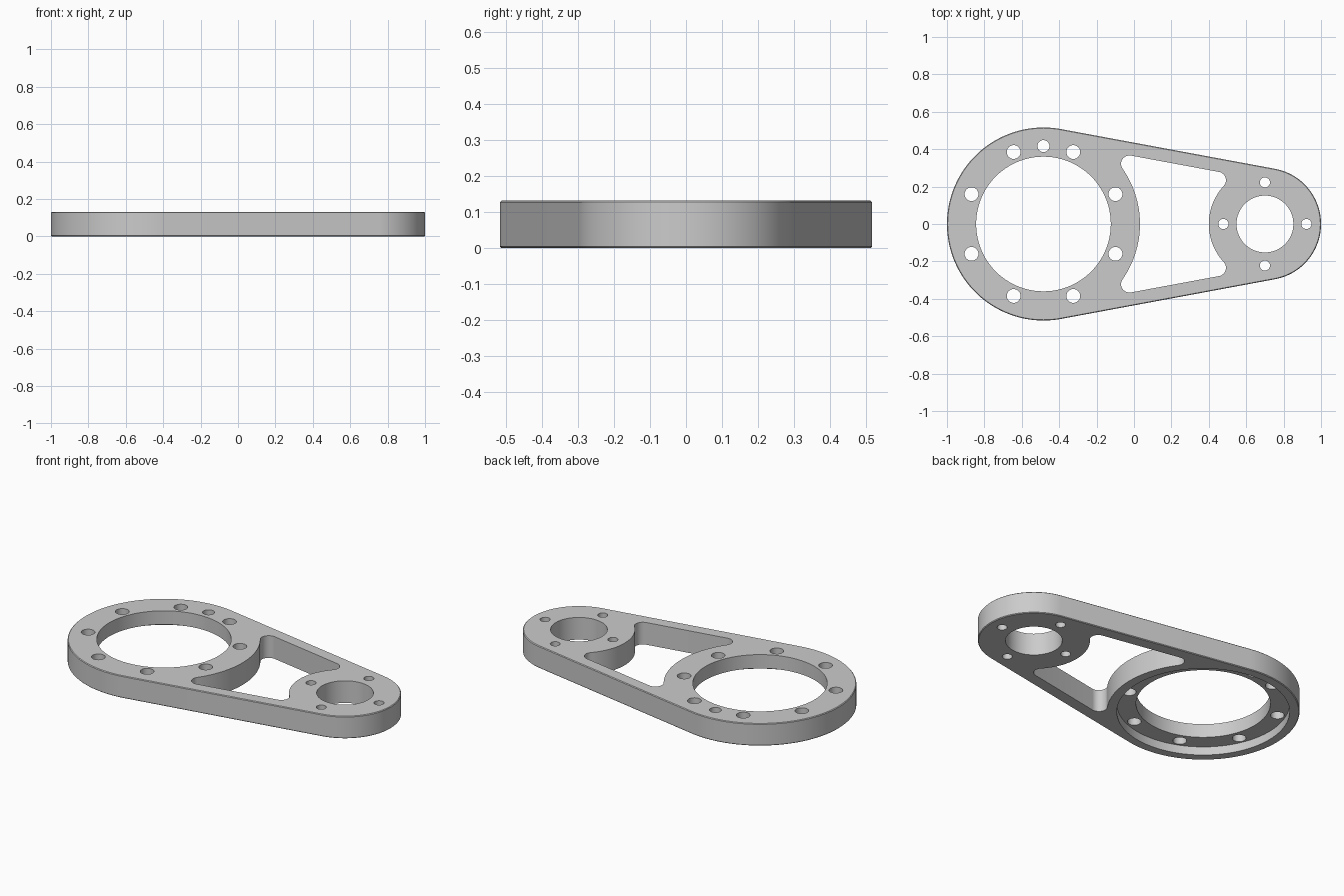
import bpy, bmesh
from math import pi, cos, sin, sqrt, atan2, asin, radians
from mathutils import Vector

old = bpy.data.objects.get("Cube")
if old:
    bpy.data.objects.remove(old, do_unlink=True)

HEIGHT, RECESS_DEPTH = 0.131, 0.05
BIG, BIG_R = Vector((-0.484, 0)), 0.516
SMALL, SMALL_R = Vector((0.70, 0)), 0.30
FILLET, RAIL = 0.045, 0.071

metal = bpy.data.materials.new("plain grey metal")
metal.use_nodes = True
grey = (0.6, 0.6, 0.6, 1)
metal.diffuse_color = grey
metal.node_tree.nodes["Principled BSDF"].inputs["Base Color"].default_value = grey


def arc(c, r, a0, a1, n):
    return [(c.x + r * cos(a0 + (a1 - a0) * i / n), c.y + r * sin(a0 + (a1 - a0) * i / n))
            for i in range(n + 1)]


def circle(c, r, n=48):
    return arc(c, r, 0, 2 * pi, n)[:-1]


def prism(name, points, z0, z1, chamfer=0):
    """Extrude a counter-clockwise outline from z0 to z1."""
    bm = bmesh.new()
    base = bm.faces.new([bm.verts.new((x, y, z0)) for x, y in points])
    top = bmesh.ops.extrude_face_region(bm, geom=[base])["geom"]
    bmesh.ops.translate(bm, vec=(0, 0, z1 - z0),
                        verts=[v for v in top if isinstance(v, bmesh.types.BMVert)])
    bmesh.ops.recalc_face_normals(bm, faces=bm.faces[:])
    if chamfer:
        rim = [e for e in bm.edges if abs(e.verts[0].co.z - e.verts[1].co.z) < 1e-5]
        bmesh.ops.bevel(bm, geom=rim, offset=chamfer, segments=1, affect='EDGES')
    mesh = bpy.data.meshes.new(name)
    bm.to_mesh(mesh)
    bm.free()
    mesh.materials.append(metal)
    obj = bpy.data.objects.new(name, mesh)
    bpy.context.collection.objects.link(obj)
    return obj


# Body: two discs joined by their common tangents
tilt = asin((BIG_R - SMALL_R) / (SMALL.x - BIG.x))
side = pi / 2 - tilt
outline = (arc(BIG, BIG_R, side, 2 * pi - side, 96) +
           arc(SMALL, SMALL_R, -side, side, 64))
body = prism("link_plate", outline, 0, HEIGHT, 0.004)

# Window between the discs, with rounded corners
normal = Vector((sin(tilt), cos(tilt)))
along = Vector((cos(tilt), -sin(tilt)))


def corner(c, r, direction):
    """Centre of the fillet touching the upper rail and a disc."""
    n = r - RAIL - FILLET
    return c + normal * n + along * direction * sqrt((r + FILLET) ** 2 - n ** 2)


def heading(v):
    return atan2(v.y, v.x)


left, right = corner(BIG, BIG_R, 1), corner(SMALL, SMALL_R, -1)
a_big, a_small = heading(left - BIG), heading(right - SMALL)
half = (arc(SMALL, SMALL_R, pi, a_small, 20) +
        arc(right, FILLET, a_small - pi, side, 14) +
        arc(left, FILLET, side, a_big + pi, 14) +
        arc(BIG, BIG_R, a_big, 0, 20))
window = half + [(x, -y) for x, y in reversed(half[1:-1])]

# Cutters: window, bores, bolt holes, underside recess
lo, hi = -0.1, HEIGHT + 0.1
cutters = [prism("window_cutter", window, lo, hi),
           prism("large_bore_cutter", circle(BIG, 0.36, 96), lo, hi),
           prism("small_bore_cutter", circle(SMALL, 0.152, 64), lo, hi),
           prism("recess_cutter", circle(BIG, 0.463, 96), lo, RECESS_DEPTH)]


def holes(name, c, ring, r, angles):
    for a in angles:
        p = c + Vector((cos(radians(a)), sin(radians(a)))) * ring
        cutters.append(prism(name, circle(p, r, 32), lo, hi))


holes("large_bolt_cutter", BIG, 0.4165, 0.037, [22.5 + 45 * k for k in range(8)])
holes("pin_cutter", BIG, 0.4165, 0.032, [90])
holes("small_bolt_cutter", SMALL, 0.222, 0.027, range(0, 360, 90))

bpy.context.view_layer.objects.active = body
for cutter in cutters:
    mod = body.modifiers.new("cut", 'BOOLEAN')
    mod.operation, mod.solver, mod.object = 'DIFFERENCE', 'EXACT', cutter
    bpy.ops.object.modifier_apply(modifier=mod.name)
    bpy.data.objects.remove(cutter, do_unlink=True)

bpy.ops.object.select_all(action='DESELECT')
body.select_set(True)
bpy.ops.object.shade_smooth_by_angle(angle=radians(30))
